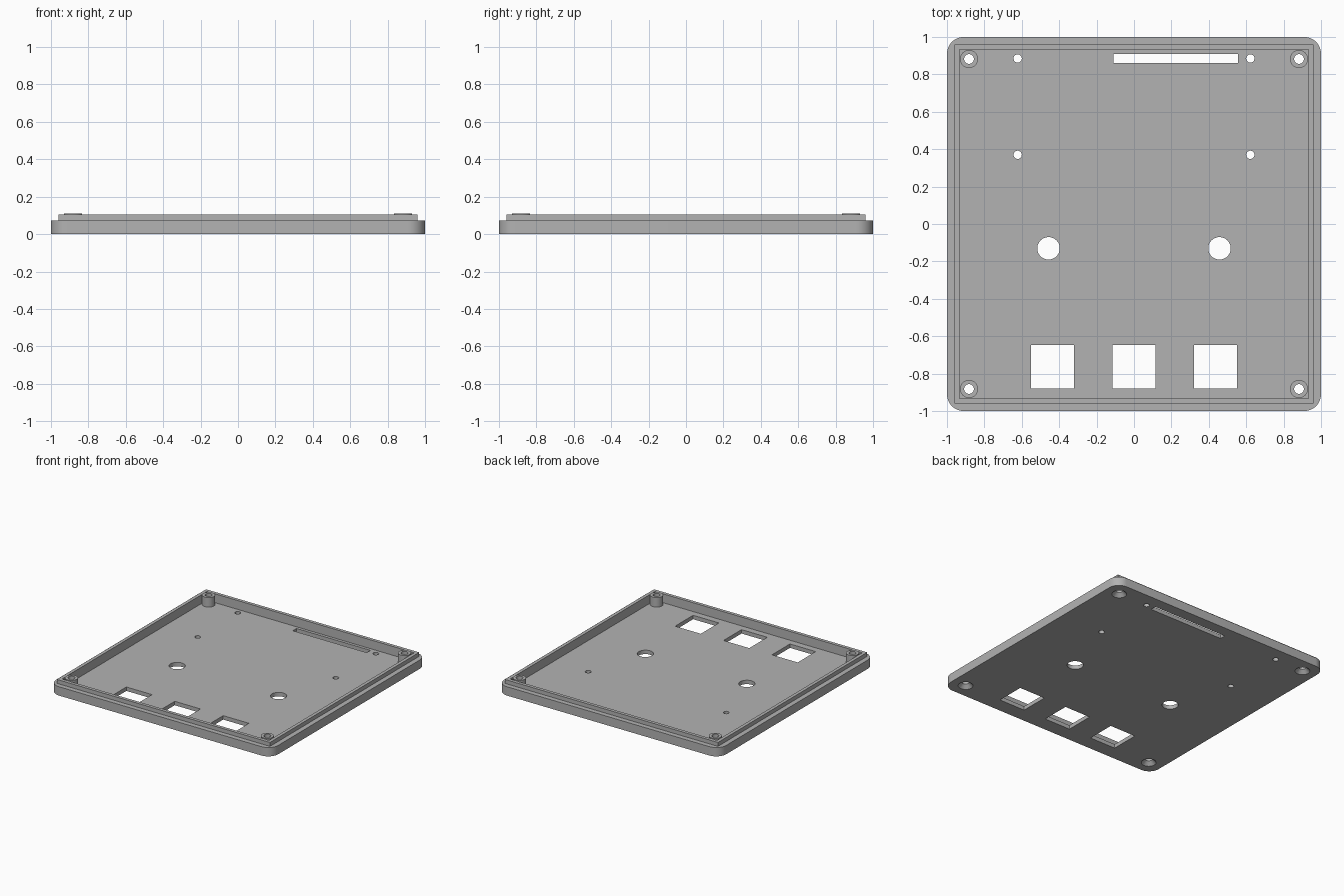
import bpy, math

cube = bpy.data.objects.get("Cube")
if cube:
    bpy.data.objects.remove(cube, do_unlink=True)

grey = bpy.data.materials.new("plain grey")
grey.use_nodes = True
colour = (0.45, 0.45, 0.45, 1)
grey.diffuse_color = colour
grey.node_tree.nodes["Principled BSDF"].inputs["Base Color"].default_value = colour


def block(name, x0, x1, y0, y1, z0, z1):
    bpy.ops.mesh.primitive_cube_add(
        size=1, location=((x0 + x1) / 2, (y0 + y1) / 2, (z0 + z1) / 2))
    ob = bpy.context.object
    ob.name = name
    ob.scale = (x1 - x0, y1 - y0, z1 - z0)
    bpy.ops.object.transform_apply(location=True, rotation=False, scale=True)
    ob.data.materials.append(grey)
    return ob


def rod(name, x, y, z0, z1, r0, r1=None, sides=48):
    bpy.ops.mesh.primitive_cone_add(
        vertices=sides, radius1=r0, radius2=r0 if r1 is None else r1,
        depth=z1 - z0, location=(x, y, (z0 + z1) / 2))
    ob = bpy.context.object
    ob.name = name
    ob.data.materials.append(grey)
    return ob


def combine(target, tool, operation):
    mod = target.modifiers.new(operation, "BOOLEAN")
    mod.operation = operation
    mod.solver = "EXACT"
    mod.object = tool
    bpy.context.view_layer.objects.active = target
    bpy.ops.object.modifier_apply(modifier=mod.name)
    bpy.data.objects.remove(tool, do_unlink=True)


FLOOR, RIM, LIP, BOSS = 0.032, 0.072, 0.104, 0.109
EDGE, WALL, POST = 0.96, 0.933, 0.882

# Base plate with rounded upright corners
cover = block("cover_panel", -1, 1, -1, 1, 0, RIM)
weights = cover.data.attributes.new("bevel_weight_edge", "FLOAT", "EDGE")
for edge in cover.data.edges:
    a, b = (cover.data.vertices[i].co for i in edge.vertices)
    weights.data[edge.index].value = float(abs(a.z - b.z) > RIM / 2)
bevel = cover.modifiers.new("round_corners", "BEVEL")
bevel.limit_method = "WEIGHT"
bevel.width = 0.09
bevel.segments = 12
bpy.context.view_layer.objects.active = cover
bpy.ops.object.modifier_apply(modifier=bevel.name)

# Raised lip and shallow cavity
combine(cover, block("lip", -EDGE, EDGE, -EDGE, EDGE, FLOOR, LIP), "UNION")
combine(cover, block("cavity", -WALL, WALL, -WALL, WALL, FLOOR, 0.2), "DIFFERENCE")

# Corner screw posts with countersunk holes
corners = [(sx * POST, sy * POST) for sx in (-1, 1) for sy in (-1, 1)]
for x, y in corners:
    combine(cover, rod("post", x, y, FLOOR / 2, BOSS, 0.048), "UNION")
for x, y in corners:
    combine(cover, rod("screw_hole", x, y, -0.1, 0.2, 0.026), "DIFFERENCE")
    combine(cover, rod("countersink", x, y, -0.01, 0.03, 0.065, 0.025), "DIFFERENCE")

# Mounting holes and knob holes
for side in (-1, 1):
    for y in (0.885, 0.37):
        combine(cover, rod("mount_hole", side * 0.622, y, -0.1, 0.2, 0.022), "DIFFERENCE")
    combine(cover, rod("knob_hole", side * 0.457, -0.13, -0.1, 0.2, 0.06), "DIFFERENCE")

# Three square windows and the long slot
for x in (-0.436, 0, 0.436):
    combine(cover, block("window", x - 0.116, x + 0.116, -0.88, -0.648, -0.1, 0.2), "DIFFERENCE")
combine(cover, block("slot", -0.11, 0.557, 0.861, 0.909, -0.1, 0.2), "DIFFERENCE")

# Smooth round walls, crisp edges
bpy.ops.object.select_all(action="DESELECT")
cover.select_set(True)
bpy.context.view_layer.objects.active = cover
bpy.ops.object.shade_smooth_by_angle(angle=math.radians(30))
